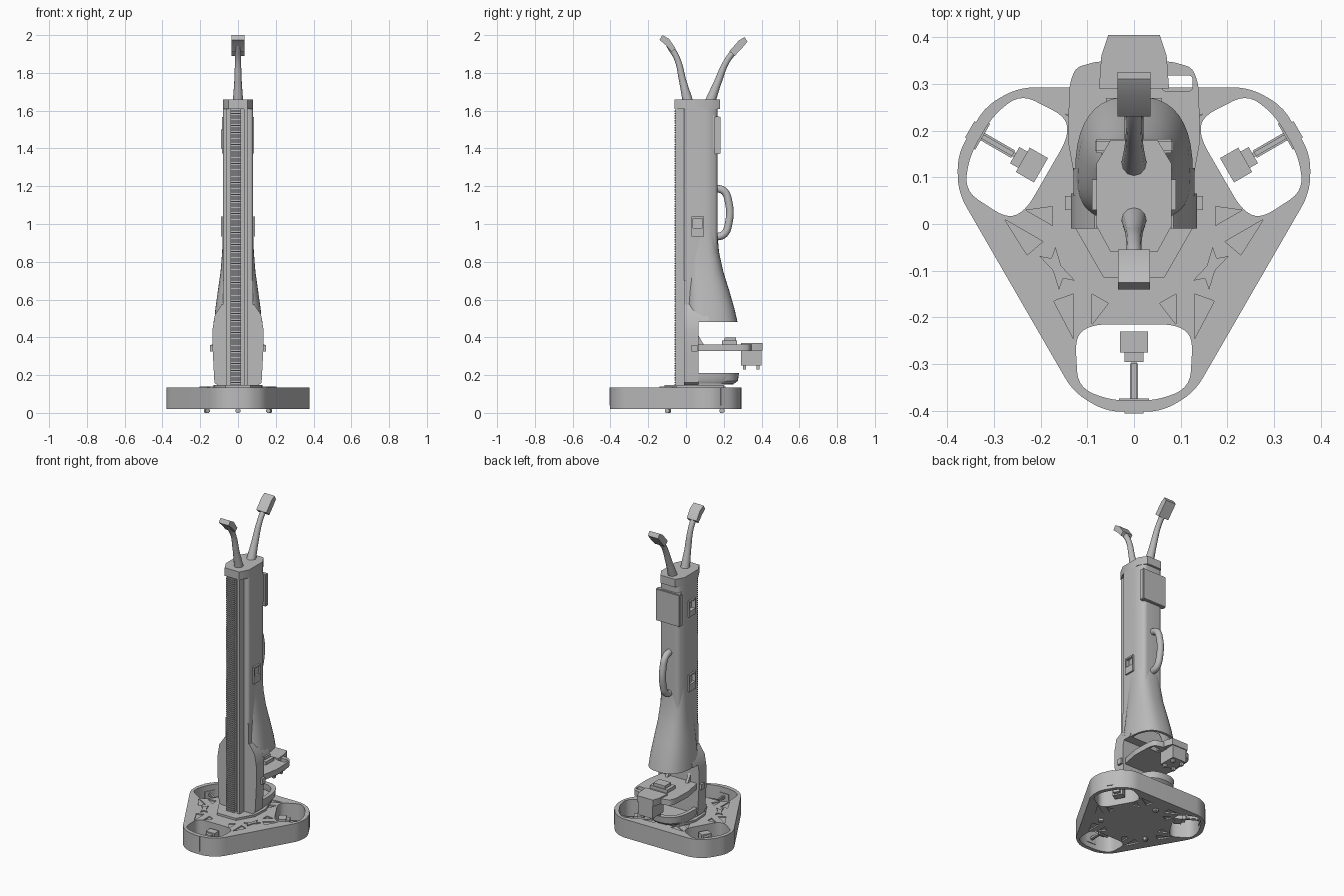
import bpy, bmesh, math
from mathutils import Matrix, Vector

if "Cube" in bpy.data.objects:
    bpy.data.objects.remove(bpy.data.objects["Cube"])

grey = bpy.data.materials.new("plain grey")
grey.use_nodes = True
grey.diffuse_color = (0.5, 0.5, 0.5, 1)
grey.node_tree.nodes["Principled BSDF"].inputs["Base Color"].default_value = (0.5, 0.5, 0.5, 1)
parts = []


def add(name, data):
    ob = bpy.data.objects.new(name, data)
    bpy.context.collection.objects.link(ob)
    data.materials.append(grey)
    parts.append(ob)
    return ob


def from_bmesh(name, bm):
    bmesh.ops.recalc_face_normals(bm, faces=bm.faces)
    me = bpy.data.meshes.new(name)
    bm.to_mesh(me)
    bm.free()
    return add(name, me)


def box(name, x, y, z, turn=0, bevel=0):
    """Box from three (low, high) ranges, turned about the z axis."""
    bm = bmesh.new()
    bmesh.ops.create_cube(bm, size=1)
    spans = (x, y, z)
    for v in bm.verts:
        v.co = Vector([(lo + hi) / 2 + c * (hi - lo) for c, (lo, hi) in zip(v.co, spans)])
    if bevel:
        bmesh.ops.bevel(bm, geom=bm.edges[:], offset=bevel, segments=2, affect='EDGES')
    bm.transform(Matrix.Rotation(turn, 4, 'Z'))
    return from_bmesh(name, bm)


def spun(pts, turn):
    c, s = math.cos(turn), math.sin(turn)
    return [(x * c - y * s, x * s + y * c) for x, y in pts]


def mirrored(half):
    """Close a right-hand half outline across x = 0."""
    return half + [(-x, y) for x, y in reversed(half)]


def rounded(pts, r, steps=5):
    out = []
    for i, p in enumerate(pts):
        p, a, b = Vector(p), Vector(pts[i - 1]), Vector(pts[(i + 1) % len(pts)])
        a = p + (a - p).normalized() * min(r, (a - p).length * 0.49)
        b = p + (b - p).normalized() * min(r, (b - p).length * 0.49)
        for k in range(steps + 1):
            t = k / steps
            out.append(tuple(a * (1 - t) ** 2 + p * 2 * t * (1 - t) + b * t * t))
    return out


AXES = {'z': Matrix.Identity(3),
        'x': Matrix(((0, 0, 1), (1, 0, 0), (0, 1, 0))),
        'y': Matrix(((1, 0, 0), (0, 0, -1), (0, 1, 0)))}


def prism(name, loops, lo, hi, axis='z'):
    """Extrude flat outlines along an axis; inner loops become holes."""
    cu = bpy.data.curves.new(name, 'CURVE')
    cu.dimensions, cu.fill_mode, cu.extrude = '2D', 'BOTH', (hi - lo) / 2
    for loop in loops:
        sp = cu.splines.new('POLY')
        sp.points.add(len(loop) - 1)
        for pt, (u, v) in zip(sp.points, loop):
            pt.co = (u, v, 0, 1)
        sp.use_cyclic_u = True
    ob = add(name, cu)
    shift = Vector([(lo + hi) / 2 if a == axis else 0 for a in 'xyz'])
    ob.matrix_world = Matrix.Translation(shift) @ AXES[axis].to_4x4()
    return ob


def tube(name, path, radii):
    """Round rod through (y, z) points in the x = 0 plane."""
    cu = bpy.data.curves.new(name, 'CURVE')
    cu.dimensions, cu.bevel_depth, cu.bevel_resolution = '3D', 1, 4
    cu.use_fill_caps = True
    sp = cu.splines.new('BEZIER')
    sp.bezier_points.add(len(path) - 1)
    for pt, (y, z), r in zip(sp.bezier_points, path, radii):
        pt.co, pt.radius = (0, y, z), r
        pt.handle_left_type = pt.handle_right_type = 'AUTO'
    return add(name, cu)


def loft(name, rows, closed=False, n=40):
    """Skin rounded sections given as (z, half width, back y)."""
    bm, rings = bmesh.new(), []
    for z, w, back in rows:
        ring = []
        for i in range(n):
            a = 2 * math.pi * i / n
            c, s = [math.copysign(abs(f(a)) ** 0.77, f(a)) for f in (math.cos, math.sin)]
            ring.append(bm.verts.new((w * c, 0.1 + s * (back - 0.1 if s > 0 else 0.1), z)))
        rings.append(ring)
    pairs = list(zip(rings, rings[1:]))
    if closed:
        pairs.append((rings[-1], rings[0]))
    else:
        bm.faces.new(rings[0])
        bm.faces.new(rings[-1])
    for a, b in pairs:
        for i in range(n):
            j = (i + 1) % n
            bm.faces.new((a[i], a[j], b[j], b[i]))
    return from_bmesh(name, bm)


def cut(ob, cutter):
    m = ob.modifiers.new("opening", 'BOOLEAN')
    m.operation, m.object, m.solver = 'DIFFERENCE', cutter, 'EXACT'


def helper(ob):
    ob.hide_render = True
    ob.hide_set(True)
    parts.remove(ob)
    return ob


# Three-armed base with open corner wells and triangular pockets
turns = [math.radians(120 * k) for k in range(3)]
corner = [(-.13, -.36), (-.06, -.402), (.06, -.402), (.13, -.36)]
well = rounded(mirrored([(.05, -.378), (.12, -.35), (.126, -.24), (.09, -.215)]), .035)
outline = rounded([p for t in turns for p in spun(corner, t)], .035)
wells = [spun(well, t) for t in turns]
pockets = []
for t in turns:
    for tri in ([(.13, -.15), (.172, -.165), (.13, -.245)], [(.09, -.15), (.055, -.17), (.09, -.215)]):
        for side in (1, -1):
            pockets.append(spun([(side * x, y) for x, y in tri], t))
prism("base_core", [outline] + wells, .028, .128)
prism("base_top", [outline] + wells + pockets, .128, .135)
prism("base_bottom", [outline] + wells + pockets, .02, .028)
for t in turns:
    box("motor", (-.03, .03), (-.275, -.23), (.05, .105), t)
    box("motor_collar", (-.02, .02), (-.295, -.275), (.058, .097), t)
    box("drive_shaft", (-.009, .009), (-.38, -.295), (.068, .087), t, .004)
    box("wall_bracket", (-.032, .032), (-.39, -.374), (.05, .1), t)
    box("corner_plate", (-.02, .02), (-.406, -.395), (.04, .135), t)
    bow = [(-.042, .17), (-.025, .19), (-.042, .21), (0, .2), (.042, .21), (.025, .19), (.042, .17), (0, .18)]
    prism("joint_plate", [spun(bow, t)], .134, .141)
    box("foot", (-.013, .013), (.177, .203), (0, .022), t, .004)

# Pedestal and wide lower spine
prism("pedestal", [mirrored([(.065, -.115), (.125, -.01), (.13, .09), (.09, .2)])], .134, .148)
side = [(.1, .14), (.125, .16), (.135, .35), (.135, .44), (.122, .52), (.085, .575)]
prism("lower_spine", [mirrored(side)], -.01, .065, 'y')
prism("spine_shoulder", [mirrored([(.13, .48), (.12, .525), (.085, .575)])], .06, .12, 'y')
box("upper_spine", (-.08, .08), (-.01, .065), (.5, .7))
for s in (-1, 1):
    box("side_button", sorted((s * .13, s * .148)), (.03, .06), (.325, .36))
    prism("gusset", [[(.06, .36), (.095, .36), (.06, .42)]], s * .07 - .008, s * .07 + .008, 'x')

# Flared hollow skirt and the ring tray beneath it
loft("flared_skirt", [(1.05, .078, .163), (.95, .08, .166), (.85, .084, .175), (.75, .092, .197),
                      (.65, .106, .228), (.55, .12, .257), (.48, .126, .273),
                      (.48, .113, .257), (.62, .095, .2)])
loft("tray_ring", [(.155, .112, .255), (.17, .122, .275), (.21, .124, .28), (.21, .1, .25), (.17, .1, .25)],
     closed=True)
loft("tray_floor", [(.15, .11, .25), (.172, .11, .255)])

# Column with a through slot, framed on both sides
column = prism("column", [rounded(mirrored([(.08, -.01), (.08, .12), (.06, .167)]), .02)], .62, 1.615)
frame = box("slot_frame", (-.09, .09), (.03, .095), (.935, 1.04))
slot = helper(box("slot_cutter", (-.2, .2), (.037, .088), (.98, 1.03)))
upper_frame = box("upper_slot_frame", (-.09, -.07), (.03, .095), (1.4, 1.5))
upper_slot = helper(box("upper_slot_cutter", (-.2, -.065), (.037, .088), (1.435, 1.49)))
prism("cap", [mirrored([(.05, -.06), (.08, -.005), (.08, .13), (.05, .18)])], 1.61, 1.66)

# Toothed rail on the front
box("rail", (-.04, .015), (-.05, 0), (.14, 1.62))
box("rail_channel", (.015, .032), (-.035, 0), (.14, 1.62))
box("rail_edge", (.032, .05), (-.055, 0), (.14, 1.62))
box("rail_wing", (-.06, -.04), (-.03, 0), (.14, 1.62))
tooth = box("rail_teeth", (-.04, .015), (-.06, -.048), (.145, .152))
arr = tooth.modifiers.new("repeat", 'ARRAY')
arr.count, arr.use_relative_offset, arr.use_constant_offset = 116, False, True
arr.constant_offset_displace = (0, 0, .0126)

# Rear screen and handle
prism("screen_housing", [[(.13, 1.4), (.168, 1.4), (.168, 1.54), (.13, 1.6)]], -.07, .07, 'x')
box("screen", (-.084, .084), (.152, .182), (1.37, 1.57), bevel=.004)
tube("handle", [(.15, 1.19), (.2, 1.175), (.225, 1.12), (.225, 1.0), (.2, .945), (.15, .93)], [.02] * 6)

# Rear shelf with sensor unit
slots = [rounded([(s * .06, .285), (s * .125, .285), (s * .125, .318), (s * .06, .318)], .008) for s in (1,)]
shelf = rounded(mirrored([(.12, .06), (.142, .18), (.138, .3), (.125, .335), (.08, .348)]), .015)
prism("shelf", [shelf] + slots, .327, .362)
prism("sensor_bracket", [mirrored([(.075, .29), (.07, .36), (.055, .405)])], .33, .37)
box("sensor", (-.048, .048), (.29, .4), (.25, .335))
box("shelf_pad", (-.06, .06), (.19, .27), (.36, .382))
box("shelf_pad_top", (-.04, .04), (.205, .265), (.382, .4))
for x in (-.03, .03):
    for y in (.31, .38):
        box("sensor_pin", (x - .008, x + .008), (y - .008, y + .008), (.23, .252))

# Two stalks with paddle heads
tube("front_stalk", [(.012, 1.64), (-.018, 1.76), (-.045, 1.87), (-.09, 1.95)], [.028, .019, .016, .017])
tube("rear_stalk", [(.125, 1.64), (.168, 1.75), (.215, 1.86), (.28, 1.945)], [.028, .02, .016, .017])
prism("front_head", [[(-.055, 1.93), (-.075, 1.91), (-.105, 1.945), (-.14, 1.975), (-.125, 2.0), (-.09, 1.98)]],
      -.034, .034, 'x')
prism("rear_head", [[(.23, 1.915), (.258, 1.89), (.3, 1.935), (.325, 1.965), (.31, 1.99), (.28, 1.972)]],
      -.035, .035, 'x')

# Turn outlines and rods into meshes, cut the slots, smooth the round parts
bpy.ops.object.select_all(action='DESELECT')
for ob in parts:
    ob.select_set(True)
bpy.context.view_layer.objects.active = parts[0]
bpy.ops.object.convert(target='MESH')
for ob in (column, frame):
    cut(ob, slot)
for ob in (column, upper_frame):
    cut(ob, upper_slot)
for ob in parts:
    bm = bmesh.new()
    bm.from_mesh(ob.data)
    bmesh.ops.remove_doubles(bm, verts=bm.verts, dist=1e-5)
    bmesh.ops.recalc_face_normals(bm, faces=bm.faces)
    bm.to_mesh(ob.data)
    bm.free()
bpy.ops.object.shade_smooth_by_angle(angle=math.radians(35))
